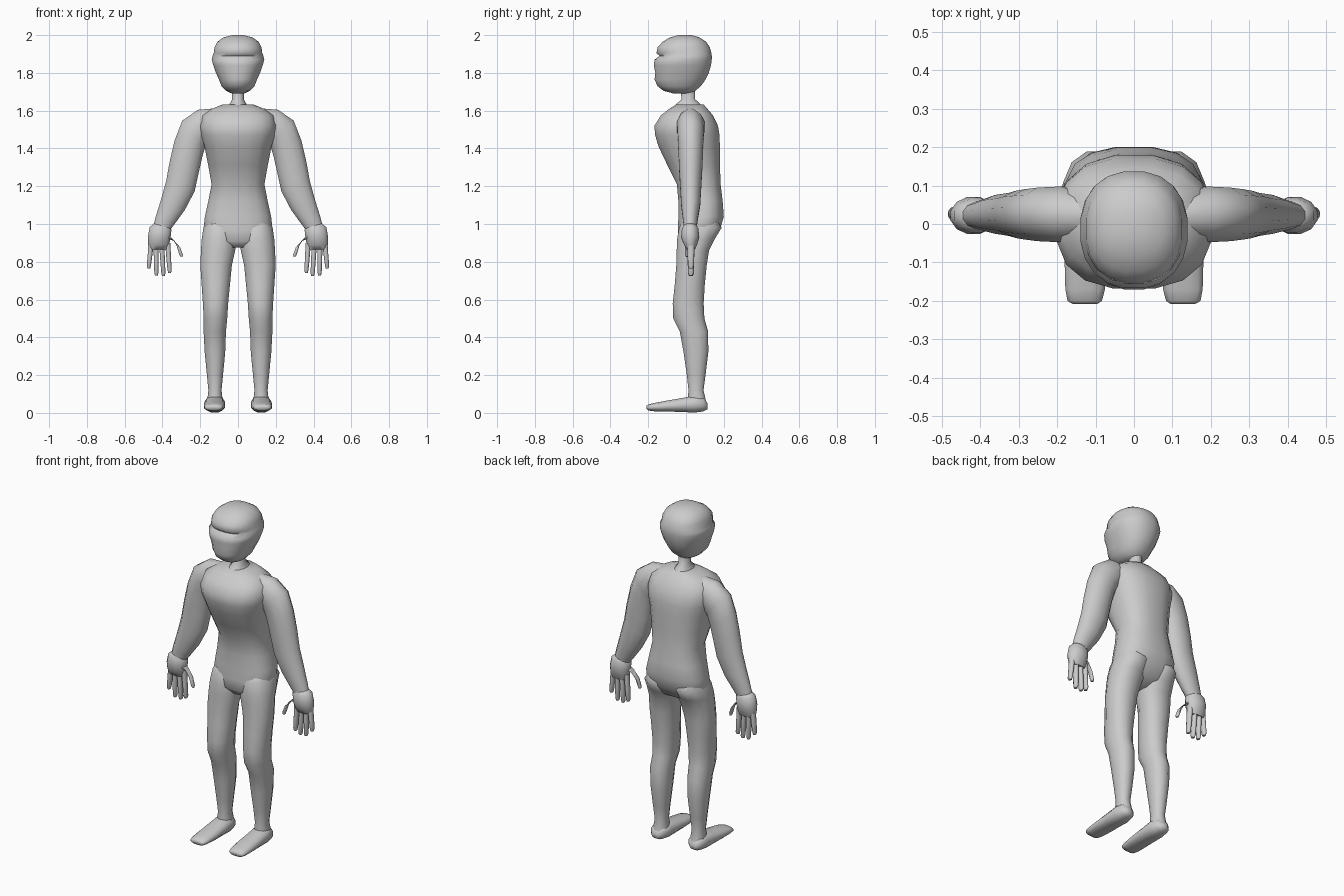
import bpy, bmesh, math
from mathutils import Vector

skin = bpy.data.materials.new("plain grey")
skin.diffuse_color = (0.6, 0.6, 0.6, 1)


def level(z, x0, x1, y0, y1):
    """Horizontal ring filling a rectangle."""
    return (Vector(((x0 + x1) / 2, (y0 + y1) / 2, z)),
            Vector(((x1 - x0) / 2, 0, 0)), Vector((0, (y1 - y0) / 2, 0)))


def upright(y, x0, x1, z0, z1):
    """Ring facing along y."""
    return (Vector(((x0 + x1) / 2, y, (z0 + z1) / 2)),
            Vector(((x1 - x0) / 2, 0, 0)), Vector((0, 0, (z1 - z0) / 2)))


def tilted(x, y, z, r, d, deg):
    """Ring of in-plane radius r and depth d, leaning about y."""
    a = math.radians(deg)
    return (Vector((x, y, z)), Vector((math.cos(a) * r, 0, math.sin(a) * r)), Vector((0, d, 0)))


def loft(name, rings, n=14, power=2.0, sharp=60, mirror=False):
    """Skin a closed tube over the rings, optionally mirrored in x."""
    bm = bmesh.new()
    loops = []
    for c, u, v in rings:
        loop = []
        for i in range(n):
            t = 2 * math.pi * (i + 0.5) / n
            ct, st = math.cos(t), math.sin(t)
            p = c + u * math.copysign(abs(ct) ** (2 / power), ct) \
                  + v * math.copysign(abs(st) ** (2 / power), st)
            loop.append(bm.verts.new(p))
        loops.append(loop)
    for a, b in zip(loops, loops[1:]):
        for i in range(n):
            j = (i + 1) % n
            bm.faces.new((a[i], a[j], b[j], b[i]))
    bm.faces.new(loops[0])
    bm.faces.new(loops[-1])
    if mirror:
        twin = bmesh.ops.duplicate(bm, geom=bm.verts[:] + bm.edges[:] + bm.faces[:])["geom"]
        for v in twin:
            if isinstance(v, bmesh.types.BMVert):
                v.co.x *= -1
    bmesh.ops.recalc_face_normals(bm, faces=bm.faces)
    me = bpy.data.meshes.new(name)
    bm.to_mesh(me)
    bm.free()
    me.materials.append(skin)
    ob = bpy.data.objects.new(name, me)
    bpy.context.collection.objects.link(ob)
    bpy.ops.object.select_all(action='DESELECT')
    ob.select_set(True)
    bpy.context.view_layer.objects.active = ob
    bpy.ops.object.shade_smooth_by_angle(angle=math.radians(sharp))
    return ob


def sym(z, w, y0, y1):
    return level(z, -w, w, y0, y1)


# Head: chin, mouth, eye recess, brow, crown
loft("head", [sym(1.692, .035, -.07, .03), sym(1.705, .065, -.12, .05),
              sym(1.73, .088, -.152, .08), sym(1.765, .102, -.168, .105),
              sym(1.80, .118, -.164, .122), sym(1.84, .132, -.172, .134),
              sym(1.87, .141, -.168, .138), sym(1.89, .136, -.142, .138),
              sym(1.905, .130, -.158, .136), sym(1.935, .126, -.152, .128),
              sym(1.965, .110, -.125, .108), sym(1.988, .078, -.085, .072),
              sym(2.0, .03, -.04, .03)], n=20, power=2.25)

# Neck flaring into a sloping collar
loft("neck", [sym(1.60, .065, -.09, .11), sym(1.625, .052, -.065, .09),
              sym(1.66, .032, -.025, .05), sym(1.72, .035, -.03, .05)], n=12)

# Torso: hips, waist, chest, shoulders
loft("torso", [sym(.875, .04, -.02, .08), sym(.91, .15, -.045, .14),
               sym(.97, .186, -.045, .182), sym(1.04, .178, -.042, .202),
               sym(1.12, .160, -.042, .196), sym(1.21, .142, -.05, .185),
               sym(1.31, .160, -.10, .182), sym(1.41, .180, -.148, .182),
               sym(1.47, .198, -.166, .180), sym(1.52, .204, -.17, .172),
               sym(1.575, .190, -.135, .145), sym(1.61, .140, -.09, .115),
               sym(1.632, .085, -.055, .095)], n=16, power=2.5)

# Legs: buttock, thigh, knee, calf, ankle
loft("legs", [level(1.03, .03, .165, -.01, .16), level(.98, .008, .186, -.04, .192),
              level(.92, .004, .195, -.05, .155), level(.86, .012, .199, -.052, .125),
              level(.78, .03, .202, -.054, .112), level(.68, .04, .195, -.062, .102),
              level(.58, .05, .188, -.073, .096), level(.50, .055, .184, -.07, .10),
              level(.43, .062, .184, -.035, .12), level(.32, .066, .178, -.015, .12),
              level(.20, .078, .166, .003, .105), level(.12, .086, .158, .012, .094),
              level(.05, .078, .166, .005, .11)], n=12, power=2.2, mirror=True)

# Feet from heel to toe
loft("feet", [upright(.115, .105, .145, .02, .05), upright(.09, .078, .170, .006, .085),
              upright(.04, .068, .178, .0, .092), upright(-.02, .068, .180, .004, .08),
              upright(-.10, .068, .182, .006, .066), upright(-.17, .074, .180, .008, .053),
              upright(-.200, .082, .174, .012, .045), upright(-.208, .095, .16, .02, .038)],
     n=12, power=2.3, mirror=True)

# Arms: shoulder to wrist
loft("arms", [tilted(.12, .02, 1.54, .075, .06, 90), tilted(.185, .025, 1.52, .092, .075, 72),
              tilted(.235, .025, 1.475, .097, .072, 50), tilted(.262, .025, 1.40, .088, .068, 30),
              tilted(.285, .025, 1.30, .085, .064, 20), tilted(.305, .025, 1.20, .083, .058, 20),
              tilted(.345, .025, 1.10, .071, .052, 22), tilted(.385, .023, 1.02, .056, .04, 20),
              tilted(.408, .022, .97, .045, .034, 14)], n=12, mirror=True)

# Palms
loft("palms", [tilted(.400, .022, 1.0, .042, .03, 10), tilted(.410, .022, .975, .060, .045, 8),
               tilted(.417, .022, .93, .062, .05, 5), tilted(.420, .024, .89, .058, .036, 0),
               tilted(.420, .026, .865, .05, .022, 0)], n=12, mirror=True)

# Fingers: knuckle x, tip x, tip z
for label, kx, tx, tz in (("index", .372, .362, .74), ("middle", .404, .395, .725),
                          ("ring", .434, .432, .728), ("little", .460, .472, .765)):
    loft(label + "_fingers", [tilted(kx, .026, .90, .015, .02, 0),
                              tilted((kx + tx) / 2, .026, (.90 + tz) / 2, .0135, .019, 0),
                              tilted(tx, .026, tz + .015, .012, .017, 0),
                              tilted(tx, .026, tz, .008, .011, 0)], n=8, mirror=True)

# Thumbs curving inward
loft("thumbs", [tilted(.385, .018, .94, .022, .024, 60), tilted(.345, .012, .92, .016, .018, 48),
                tilted(.316, .008, .882, .012, .015, 28), tilted(.302, .006, .84, .011, .013, 12),
                tilted(.300, .006, .827, .007, .008, 5)], n=8, mirror=True)
